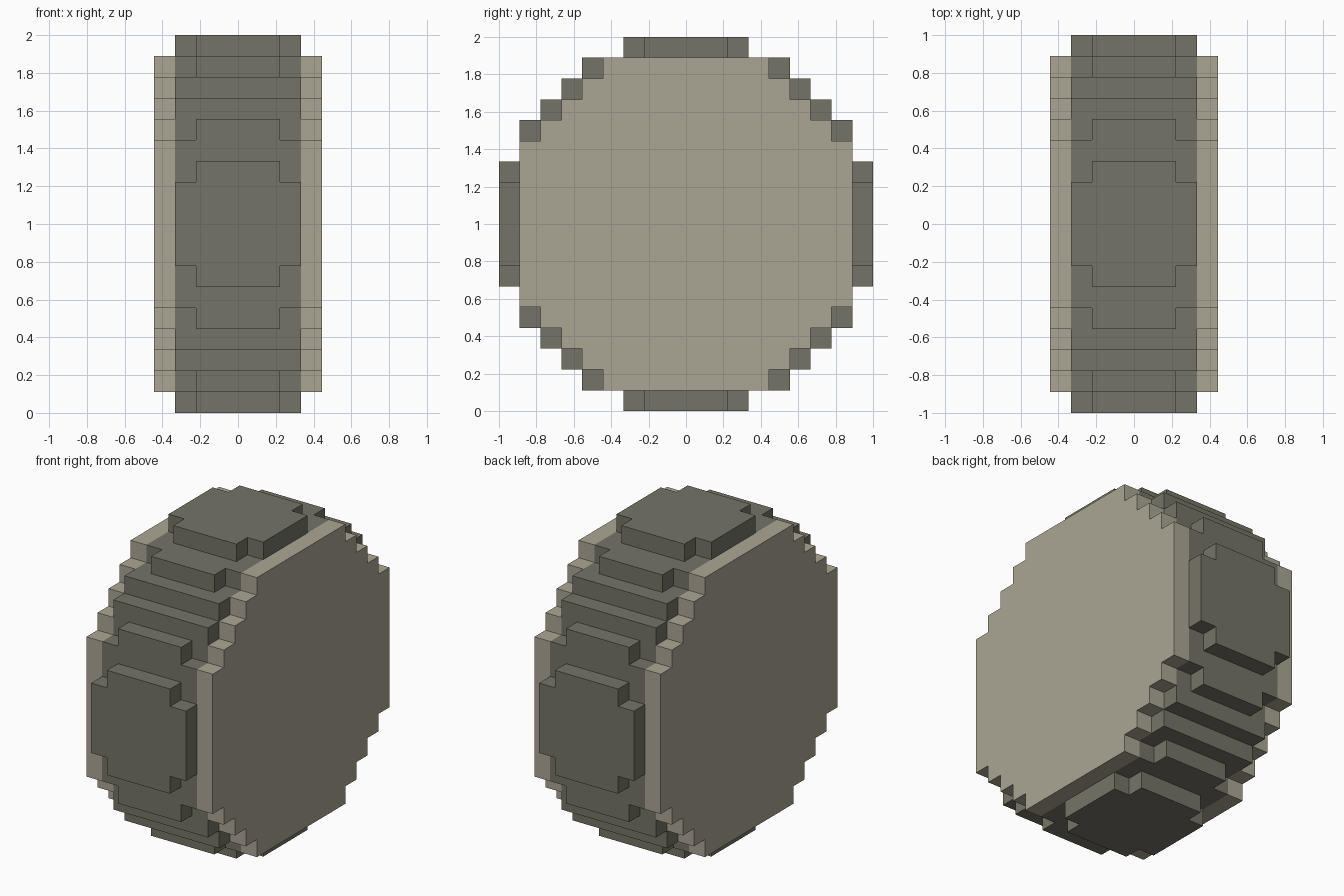
import bpy, bmesh, math
from mathutils import Matrix, Vector

if "Cube" in bpy.data.objects:
    bpy.data.objects.remove(bpy.data.objects["Cube"])

U = 1 / 9  # size of one block step


def material(name, rgb):
    m = bpy.data.materials.new(name)
    lin = [((c / 255 + 0.055) / 1.055) ** 2.4 for c in rgb]
    m.diffuse_color = (*lin, 1)
    m.use_nodes = True
    m.node_tree.nodes["Principled BSDF"].inputs["Base Color"].default_value = m.diffuse_color
    return m


RUBBER = material("dark grey rubber", (117, 116, 103))
SIDE = material("light sidewall", (171, 166, 148))


def prism(bm, pts, lo, hi, matrix):
    """Extrude a 2D outline (local x, y) from local z = lo to hi, then place it."""
    f = bm.faces.new([bm.verts.new(matrix @ Vector((a, b, lo))) for a, b in pts])
    ext = bmesh.ops.extrude_face_region(bm, geom=[f])
    move = (matrix.to_3x3() @ Vector((0, 0, hi - lo)))
    bmesh.ops.translate(bm, vec=move, verts=[g for g in ext["geom"] if isinstance(g, bmesh.types.BMVert)])


def finish(name, bm, mat):
    bmesh.ops.recalc_face_normals(bm, faces=bm.faces)
    bm.transform(Matrix.Translation((0, 0, 1)) @ Matrix.Scale(U, 4))
    me = bpy.data.meshes.new(name)
    bm.to_mesh(me)
    bm.free()
    me.materials.append(mat)
    bpy.context.collection.objects.link(bpy.data.objects.new(name, me))


def quarter(k):
    return Matrix.Rotation(k * math.pi / 2, 4, 'X')


# local (x, y, z) -> world (y, z, x): outlines drawn in the side view
SIDEWAYS = Matrix(((0, 0, 1, 0), (1, 0, 0, 0), (0, 1, 0, 0), (0, 0, 0, 1)))

# Stepped round outline, one quarter turned four times
outline = [(8, 4), (7, 4), (7, 5), (6, 5), (6, 6), (5, 6), (5, 7), (4, 7), (4, 8)]
ring = []
for k in range(4):
    ring += outline
    outline = [(-b, a) for a, b in outline]

# Tyre core
bm = bmesh.new()
prism(bm, ring, -3, 3, SIDEWAYS)
finish("tyre_core", bm, RUBBER)

# Sidewalls
for name, lo in (("left_sidewall", -4), ("right_sidewall", 3)):
    bm = bmesh.new()
    prism(bm, ring, lo, lo + 1, SIDEWAYS)
    finish(name, bm, SIDE)

# Tread lugs sitting in the steps
bm = bmesh.new()
for k in range(4):
    for y, z, w in ((4, 7, 2), (5, 6, 3), (6, 5, 3), (7, 4, 2)):
        prism(bm, [(y, z), (y + 1, z), (y + 1, z + 1), (y, z + 1)], -w, w, quarter(k) @ SIDEWAYS)
finish("tread_lugs", bm, RUBBER)

# Raised pads with notched corners on top, bottom, front and back
pad = [(3, -2), (3, 2), (2, 2), (2, 3), (-2, 3), (-2, 2),
       (-3, 2), (-3, -2), (-2, -2), (-2, -3), (2, -3), (2, -2)]
bm = bmesh.new()
for k in range(4):
    prism(bm, pad, 8, 9, quarter(k))
finish("tread_pads", bm, RUBBER)
